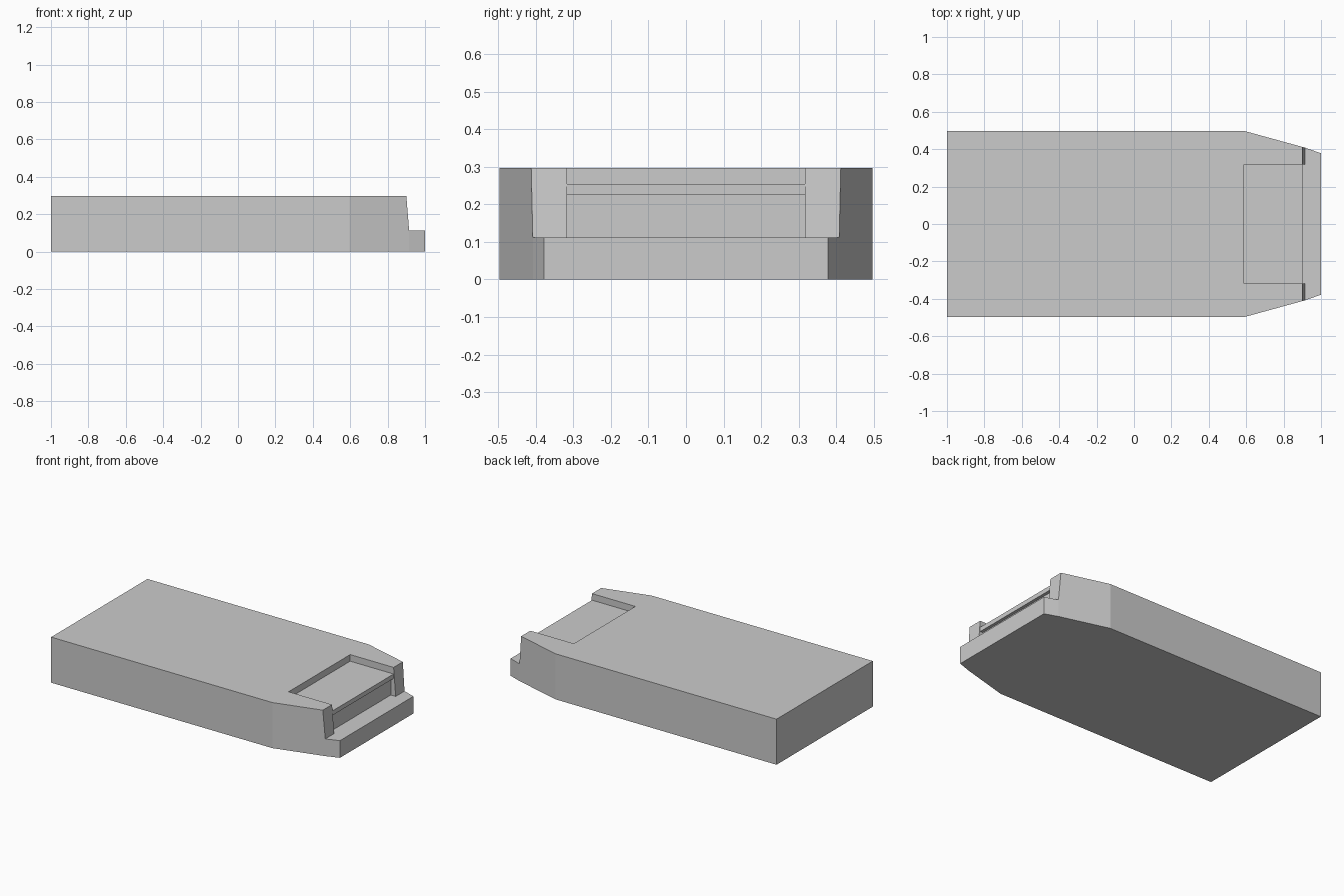
import bpy, bmesh
from mathutils import Vector

if "Cube" in bpy.data.objects:
    bpy.data.objects.remove(bpy.data.objects["Cube"])


def prism(name, points, axis, lo, hi):
    """Extrude a flat profile: axis 'y' takes (x, z) points, axis 'z' takes (x, y)."""
    def place(p, t):
        return (p[0], t, p[1]) if axis == 'y' else (p[0], p[1], t)
    bm = bmesh.new()
    face = bm.faces.new([bm.verts.new(place(p, lo)) for p in points])
    ext = bmesh.ops.extrude_face_region(bm, geom=[face])
    verts = [g for g in ext['geom'] if isinstance(g, bmesh.types.BMVert)]
    bmesh.ops.translate(bm, verts=verts, vec=Vector(place((0, 0), hi - lo)))
    bmesh.ops.recalc_face_normals(bm, faces=bm.faces)
    mesh = bpy.data.meshes.new(name)
    bm.to_mesh(mesh)
    bm.free()
    obj = bpy.data.objects.new(name, mesh)
    bpy.context.collection.objects.link(obj)
    return obj


def boolean(target, cutter, operation):
    mod = target.modifiers.new(operation, 'BOOLEAN')
    mod.operation, mod.object, mod.solver = operation, cutter, 'EXACT'
    bpy.context.view_layer.objects.active = target
    bpy.ops.object.modifier_apply(modifier=mod.name)
    bpy.data.objects.remove(cutter)


# Body: side profile with the low lip and sloped nose
body = prism("body", [(-1, 0), (1, 0), (1, .112), (.915, .112), (.9, .297), (-1, .297)],
             'y', -.6, .6)

# Plan outline with tapered nose trims the sides
half = [(-1.1, .496), (.595, .496), (.915, .408), (1, .378), (1.1, .343)]
outline = half + [(x, -y) for x, y in reversed(half)]
boolean(body, prism("plan_trim", outline, 'z', -.1, .5), 'INTERSECT')

# Open recess at the nose, down to the lip
boolean(body, prism("recess_cut", [(.587, -.317), (.95, -.317), (.95, .317), (.587, .317)],
                    'z', .112, .5), 'DIFFERENCE')

# Four contacts side by side, each with a slightly overhanging top plate
width = .634 / 4
contact = [(.587, .112), (.88, .112), (.88, .225), (.9, .225), (.9, .254), (.587, .254)]
for i in range(4):
    y = -.317 + i * width
    prism(f"contact_{i + 1}", contact, 'y', y, y + width)
